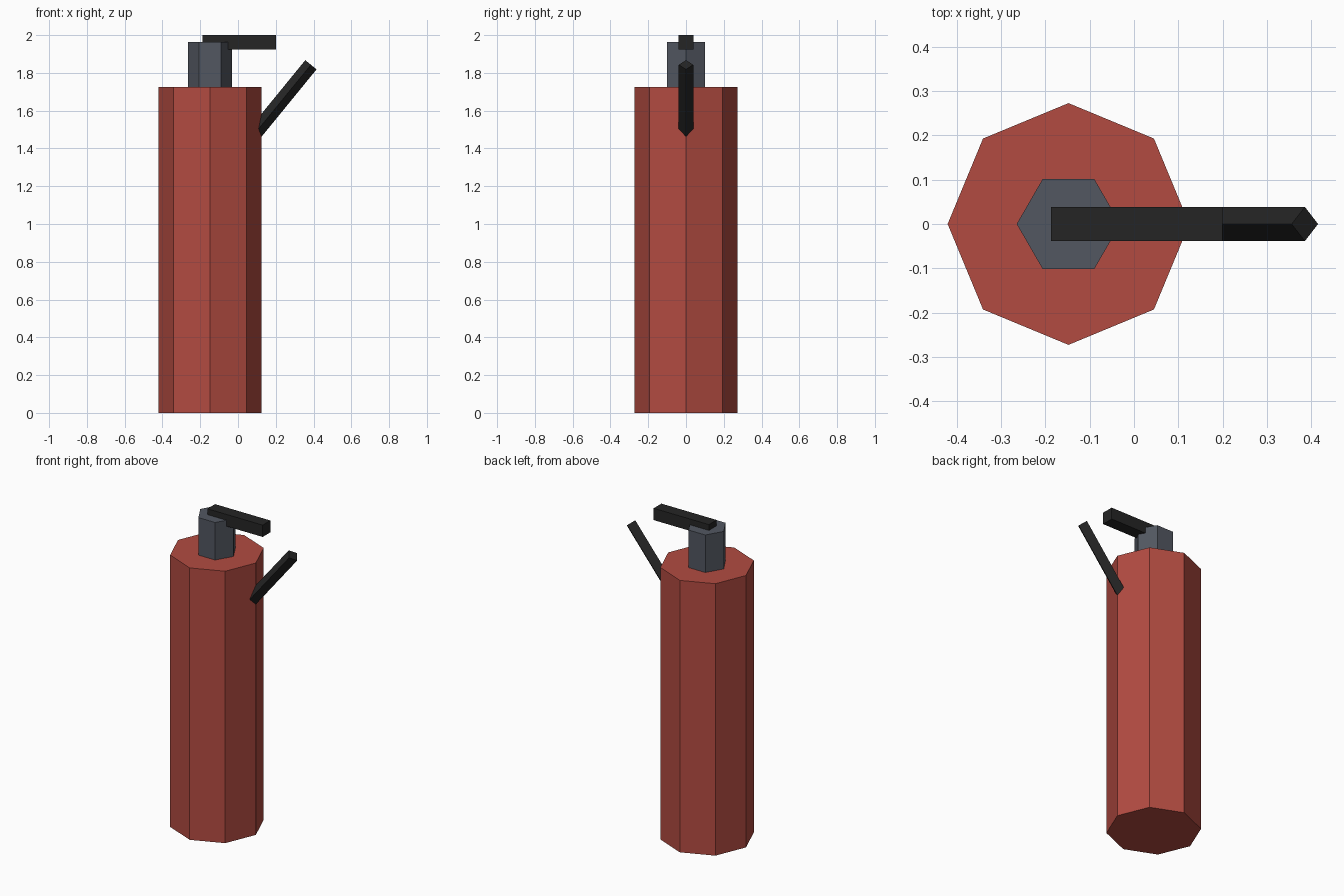
import bpy, math
from mathutils import Vector

if "Cube" in bpy.data.objects:
    bpy.data.objects.remove(bpy.data.objects["Cube"])


def material(name, rgb):
    # sRGB 0-255 to linear
    lin = [((c / 255 + 0.055) / 1.055) ** 2.4 for c in rgb]
    m = bpy.data.materials.new(name)
    m.diffuse_color = (*lin, 1)
    m.use_nodes = True
    m.node_tree.nodes["Principled BSDF"].inputs["Base Color"].default_value = m.diffuse_color
    return m


red = material("red_paint", (178, 75, 65))
metal = material("grey_metal", (82, 87, 97))
black = material("black_rubber", (37, 37, 37))


def prism(name, sides, radius, start, end, mat):
    """Flat-sided cylinder running from start to end."""
    a, b = Vector(start), Vector(end)
    axis = b - a
    tilt = math.atan2(axis.x, axis.z)  # lean within the xz plane
    bpy.ops.mesh.primitive_cylinder_add(vertices=sides, radius=radius, depth=axis.length,
                                        location=(a + b) / 2, rotation=(0, tilt, 0))
    ob = bpy.context.object
    ob.name = name
    # primitive starts at +y; turn so a corner lies on +x
    turn = math.pi / 2
    for v in ob.data.vertices:
        x, y = v.co.x, v.co.y
        v.co.x = x * math.cos(turn) - y * math.sin(turn)
        v.co.y = x * math.sin(turn) + y * math.cos(turn)
    ob.data.materials.append(mat)
    return ob


CX = -0.148  # tank axis

# tank and valve neck
prism("tank", 8, 0.273, (CX, 0, 0), (CX, 0, 1.725), red)
prism("valve_neck", 6, 0.117, (CX, 0, 1.725), (CX, 0, 1.963), metal)

# squeeze lever
bpy.ops.mesh.primitive_cube_add(size=1, location=(0.006, 0, 1.9625))
lever = bpy.context.object
lever.name = "lever"
lever.scale = (0.388, 0.077, 0.075)
bpy.ops.object.transform_apply(location=False, rotation=False, scale=True)
lever.data.materials.append(black)

# slanted hose, its lower end sunk into the tank wall
prism("hose", 4, 0.0385, (0.07, 0, 1.456), (0.386, 0, 1.843), black)
